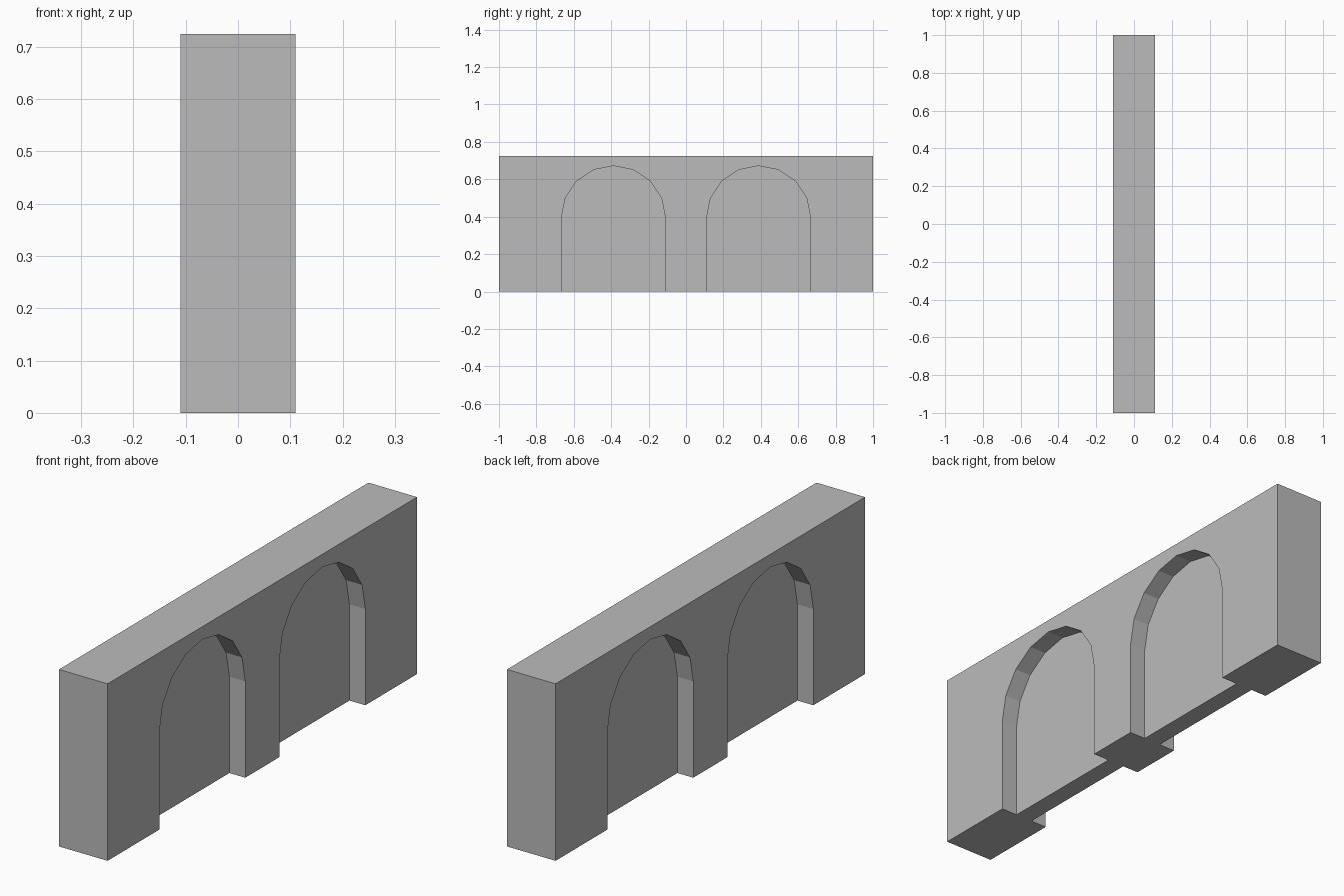
import bpy
import bmesh
from math import cos, sin, pi

HALF_X, HALF_Y, HEIGHT = 0.11, 1.0, 0.724
CORE = 0.038                      # half thickness of the panel between recesses
ARCH_Y, RADIUS, SPRING = 0.388, 0.278, 0.394
SEGMENTS = 8

cube = bpy.data.objects.get("Cube")
if cube:
    bpy.data.objects.remove(cube, do_unlink=True)

stone = bpy.data.materials.new("grey stone")
stone.use_nodes = True
grey = (0.5, 0.5, 0.5, 1)
stone.diffuse_color = grey
stone.node_tree.nodes["Principled BSDF"].inputs["Base Color"].default_value = grey


def add_prism(bm, outline, x0, x1):
    """Extrude a (y, z) outline from x0 to x1."""
    face = bm.faces.new([bm.verts.new((x0, y, z)) for y, z in outline])
    moved = bmesh.ops.extrude_face_region(bm, geom=[face])["geom"]
    verts = [v for v in moved if isinstance(v, bmesh.types.BMVert)]
    bmesh.ops.translate(bm, verts=verts, vec=(x1 - x0, 0, 0))


def make_object(name, bm):
    bmesh.ops.recalc_face_normals(bm, faces=bm.faces[:])
    mesh = bpy.data.meshes.new(name)
    bm.to_mesh(mesh)
    bm.free()
    mesh.materials.append(stone)
    obj = bpy.data.objects.new(name, mesh)
    bpy.context.collection.objects.link(obj)
    return obj


def arch_outline(centre):
    """Round-headed opening, carried below the ground for a clean cut."""
    points = [(centre - RADIUS, -0.1), (centre + RADIUS, -0.1)]
    for i in range(SEGMENTS + 1):
        a = pi * i / SEGMENTS
        points.append((centre + RADIUS * cos(a), SPRING + RADIUS * sin(a)))
    return points


# Solid wall block
bm = bmesh.new()
add_prism(bm, [(-HALF_Y, 0), (HALF_Y, 0), (HALF_Y, HEIGHT), (-HALF_Y, HEIGHT)],
          -HALF_X, HALF_X)
wall = make_object("arched_wall", bm)

# Two arched recesses on each broad side
bm = bmesh.new()
for side in (-1, 1):
    for centre in (-ARCH_Y, ARCH_Y):
        add_prism(bm, arch_outline(centre), side * CORE, side * 2 * HALF_X)
cutter = make_object("recess_cutter", bm)
cutter.hide_render = True

cut = wall.modifiers.new("arched recesses", "BOOLEAN")
cut.operation = "DIFFERENCE"
cut.solver = "EXACT"
cut.object = cutter

# Bake the cut, then discard the cutter
bpy.context.view_layer.objects.active = wall
bpy.ops.object.modifier_apply(modifier=cut.name)
bpy.data.objects.remove(cutter, do_unlink=True)
